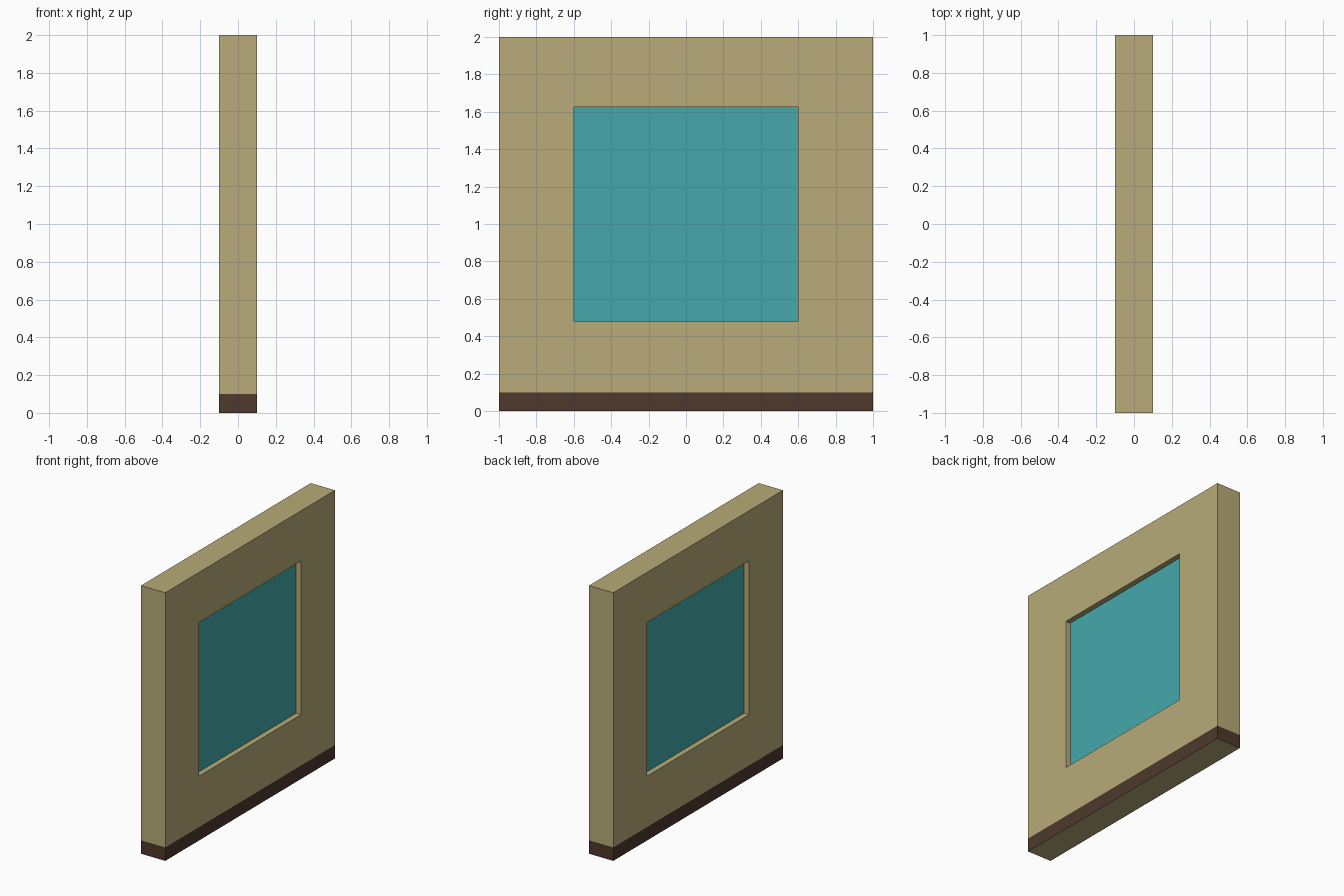
import bpy
import bmesh
from mathutils import Vector

if "Cube" in bpy.data.objects:
    bpy.data.objects.remove(bpy.data.objects["Cube"], do_unlink=True)

THICK, SPAN, HEIGHT = 0.2, 2.0, 2.0
SKIRT_TOP = 0.1
HALF_WINDOW, SILL, LINTEL = 0.6, 0.48, 1.625
GLASS_THICK = 0.12


def material(name, colour):
    mat = bpy.data.materials.new(name)
    mat.use_nodes = True
    mat.diffuse_color = (*colour, 1)
    mat.node_tree.nodes["Principled BSDF"].inputs["Base Color"].default_value = (*colour, 1)
    return mat


def box(bm, size, centre):
    verts = bmesh.ops.create_cube(bm, size=1)["verts"]
    bmesh.ops.scale(bm, vec=size, verts=verts)
    bmesh.ops.translate(bm, vec=centre, verts=verts)


def finish(bm, name, mats):
    bmesh.ops.recalc_face_normals(bm, faces=bm.faces)
    mesh = bpy.data.meshes.new(name)
    bm.to_mesh(mesh)
    bm.free()
    for mat in mats:
        mesh.materials.append(mat)
    obj = bpy.data.objects.new(name, mesh)
    bpy.context.collection.objects.link(obj)
    return obj


plaster = material("tan plaster", (0.479, 0.407, 0.188))
skirting = material("dark brown skirting", (0.076, 0.041, 0.026))
glass = material("teal glass", (0.061, 0.397, 0.413))

# Wall slab, split at the top of the skirting band
bm = bmesh.new()
box(bm, (THICK, SPAN, HEIGHT), (0, 0, HEIGHT / 2))
bmesh.ops.bisect_plane(bm, geom=bm.verts[:] + bm.edges[:] + bm.faces[:],
                       plane_co=(0, 0, SKIRT_TOP), plane_no=(0, 0, 1))
bm.normal_update()

# Window opening: inset both broad faces, fit to the opening, bridge through
broad = [f for f in bm.faces
         if abs(f.normal.x) > 0.9 and f.calc_center_median().z > SKIRT_TOP]
bmesh.ops.inset_individual(bm, faces=broad, thickness=0.3)
rims = []
for face in broad:
    middle = face.calc_center_median().z
    for v in face.verts:
        v.co.y = HALF_WINDOW if v.co.y > 0 else -HALF_WINDOW
        v.co.z = LINTEL if v.co.z > middle else SILL
    rims += list(face.edges)
bmesh.ops.delete(bm, geom=broad, context="FACES_ONLY")
bmesh.ops.bridge_loops(bm, edges=rims)

# Skirting colour on the upright faces of the lowest band
bm.normal_update()
for f in bm.faces:
    low = f.calc_center_median().z < SKIRT_TOP
    f.material_index = int(low and abs(f.normal.z) < 0.5)
finish(bm, "wall_with_skirting", [plaster, skirting])

# Glass pane, recessed on both sides
bm = bmesh.new()
box(bm, (GLASS_THICK, HALF_WINDOW * 2, LINTEL - SILL),
    Vector((0, 0, (LINTEL + SILL) / 2)))
finish(bm, "window_pane", [glass])
